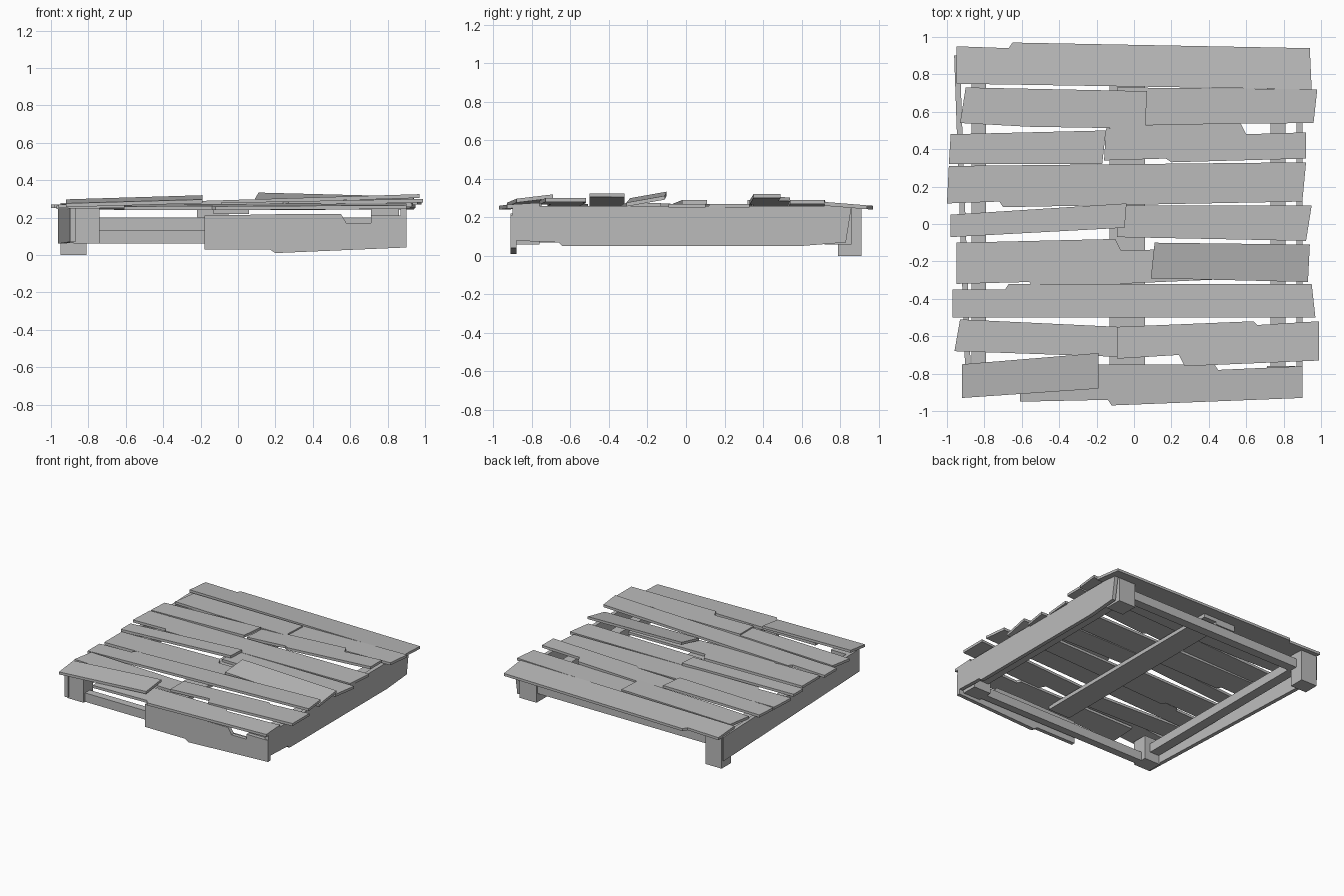
import bpy
import bmesh
from mathutils import Vector

default_cube = bpy.data.objects.get("Cube")
if default_cube:
    bpy.data.objects.remove(default_cube, do_unlink=True)

# One plain grey for all timber
GREY = (0.5, 0.5, 0.5, 1.0)
timber = bpy.data.materials.new("grey_timber")
timber.use_nodes = True
timber.diffuse_color = GREY
timber.node_tree.nodes["Principled BSDF"].inputs["Base Color"].default_value = GREY


def slab(name, outline, place, thickness):
    """Extrude a flat outline (in hundredths); place maps it into space."""
    bm = bmesh.new()
    face = bm.faces.new([bm.verts.new(place(u / 100, v / 100)) for u, v in outline])
    extruded = bmesh.ops.extrude_face_region(bm, geom=[face], use_keep_orig=True)
    moved = [item for item in extruded["geom"] if isinstance(item, bmesh.types.BMVert)]
    bmesh.ops.translate(bm, verts=moved, vec=Vector(thickness))
    bmesh.ops.recalc_face_normals(bm, faces=bm.faces)
    mesh = bpy.data.meshes.new(name)
    bm.to_mesh(mesh)
    bm.free()
    mesh.materials.append(timber)
    obj = bpy.data.objects.new(name, mesh)
    bpy.context.collection.objects.link(obj)
    return obj


def block(name, x, y, z):
    """Square-cut timber from its x, y and z ranges."""
    corners = [(x[0], y[0]), (x[1], y[0]), (x[1], y[1]), (x[0], y[1])]
    return slab(name, corners, lambda u, v: (u, v, z[0] / 100),
                (0, 0, (z[1] - z[0]) / 100))


def deck_board(name, outline, left_z=0.27, right_z=0.27, roll=0.0):
    """Broken deck board, sloped between its ends and rolled about its length."""
    xs = [point[0] / 100 for point in outline]
    ys = [point[1] / 100 for point in outline]
    middle = (min(ys) + max(ys)) / 2
    slope = (right_z - left_z) / (max(xs) - min(xs))

    def place(u, v):
        return (u, v, left_z + slope * (u - min(xs)) + roll * (v - middle))
    return slab(name, outline, place, (0, 0, -0.02))


# Deck boards, from the back row to the front row
deck_board("deck_back_board",
           [(-95, 75), (-95, 95), (-67, 94), (-65, 97), (94, 94), (95, 72)], roll=-0.08)
deck_board("deck_second_left_board",
           [(-93, 54), (-90, 73), (7, 71), (6, 51), (-56, 52)], right_z=0.28)
deck_board("deck_second_right_board",
           [(-9, 53), (-9, 73), (98, 72), (96, 54)], left_z=0.265, right_z=0.29)
deck_board("deck_third_left_board",
           [(-99, 32), (-98, 48), (-15, 50), (-17, 32)], right_z=0.29)
deck_board("deck_third_right_board",
           [(-16, 34), (-15, 51), (7, 53), (57, 54), (60, 48), (92, 49),
            (92, 35), (20, 33), (17, 35)], right_z=0.32)
deck_board("deck_fourth_board",
           [(-100, 11), (-99, 31), (92, 33), (90, 12), (-70, 9), (-72, 12)])
deck_board("deck_middle_left_board",
           [(-98, -7), (-98, 5), (-4, 11), (-5, -2)], right_z=0.29)
deck_board("deck_middle_right_board",
           [(-9, -7), (-9, 10), (95, 10), (92, -9)])
deck_board("deck_sixth_left_board",
           [(-95, -32), (-95, -10), (-10, -8), (-7, -14), (60, -13),
            (60, -29), (-54, -34), (-56, -31)], right_z=0.275)
deck_board("deck_sixth_right_board",
           [(9, -29), (11, -10), (94, -11), (93, -31)],
           left_z=0.315, right_z=0.295, roll=0.18)
deck_board("deck_seventh_board",
           [(-97, -50), (-97, -35), (-69, -35), (-67, -32), (95, -32), (97, -50)],
           left_z=0.265, right_z=0.325)
deck_board("deck_eighth_left_board",
           [(-96, -68), (-93, -51), (-8, -55), (-8, -71)])
deck_board("deck_eighth_right_board",
           [(-9, -72), (-9, -55), (64, -52), (66, -54), (99, -52), (99, -73),
            (27, -76), (24, -70)], left_z=0.28, right_z=0.30)
deck_board("deck_front_left_board",
           [(-92, -93), (-92, -75), (-19, -69), (-19, -88)],
           left_z=0.29, right_z=0.305, roll=0.12)
deck_board("deck_front_right_board",
           [(-61, -95), (-61, -75), (43, -75), (45, -78), (90, -76), (90, -93),
            (-12, -97), (-14, -94)], left_z=0.265, roll=0.06)

# Corner posts, one longer than the rest
block("back_right_post", (-95, -81), (79, 91), (0, 25))
block("back_left_post", (71, 86), (72, 86), (6, 25))
block("front_right_post", (-88, -74), (-88, -76), (6, 25))
block("front_left_post", (71, 86), (-88, -76), (6, 25))

# Frame rails
block("front_rail", (-78, 78), (-86, -80), (6, 13))
block("back_rail", (-84, 78), (78, 85), (13, 20))
block("left_rail", (73, 81), (-80, 80), (13, 20))
block("right_rail", (-87, -79), (-80, 80), (13, 20))

# Centre beam and its support
block("centre_beam", (-13, 6), (-88, 86), (22, 25))
block("centre_beam_support", (-22, -5), (74, 86), (20, 25))

# Skirt boards on the front and both sides
slab("front_skirt",
     [(-18, 3), (-18, 21), (32, 22), (55, 22), (58, 17), (71, 17), (71, 21),
      (90, 21), (90, 4), (20, 1), (17, 3)],
     lambda u, v: (u, -0.91, v), (0, 0.03, 0))
slab("left_skirt",
     [(-91, 8), (-90, 26), (86, 26), (83, 7), (58, 5), (-64, 5), (-66, 7)],
     lambda u, v: (0.90, u, v), (-0.03, 0, 0))
slab("right_skirt",
     [(-89, 7), (-89, 25), (90, 25), (90, 6)],
     lambda u, v: (-0.93 - u * 0.035, u, v), (0.03, 0, 0))
